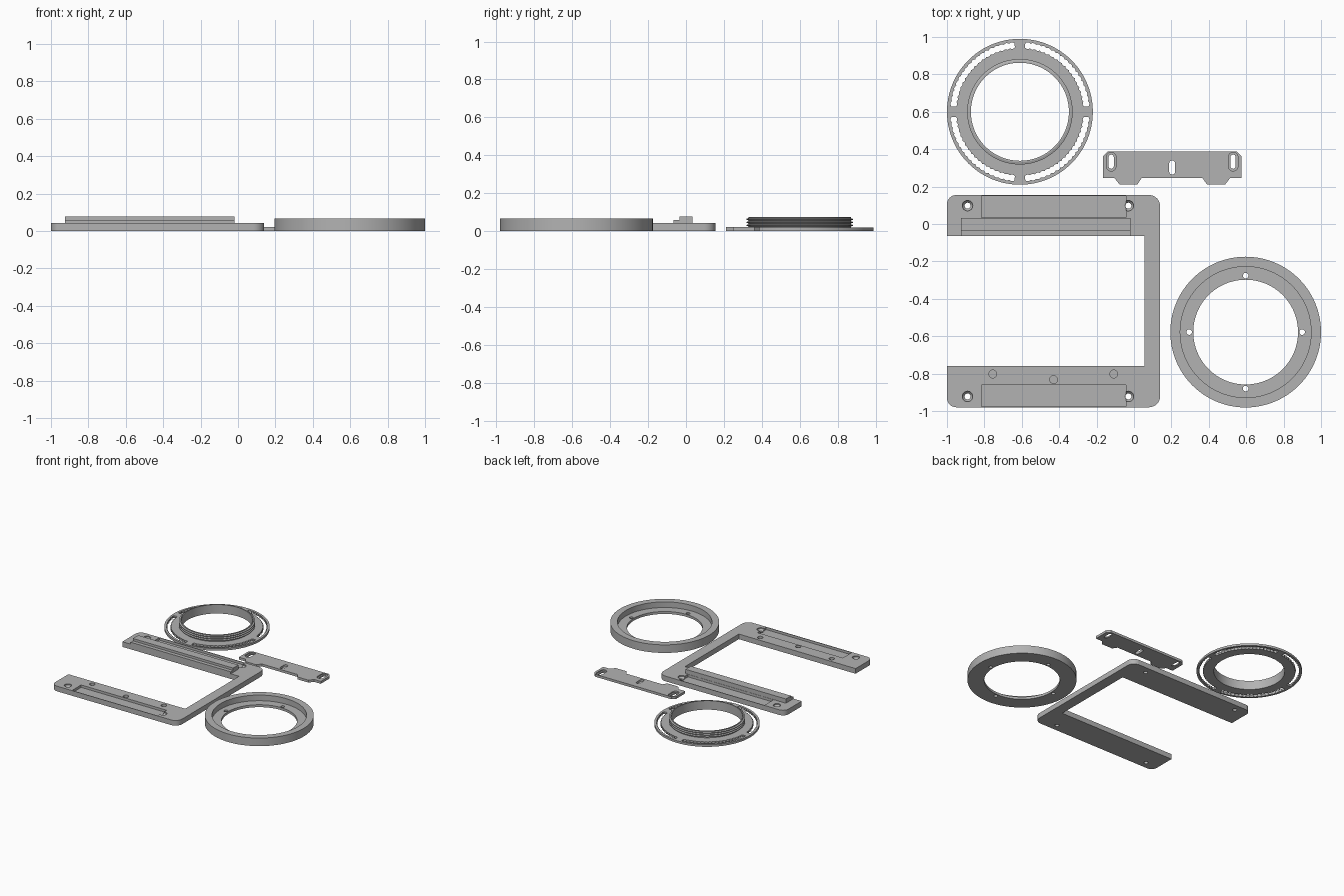
import bpy, bmesh, math
from math import sin, cos, pi, radians

if "Cube" in bpy.data.objects:
    bpy.data.objects.remove(bpy.data.objects["Cube"])

grey = bpy.data.materials.new("plastic_grey")
grey.diffuse_color = (0.45, 0.45, 0.45, 1)
grey.use_nodes = True
grey.node_tree.nodes["Principled BSDF"].inputs["Base Color"].default_value = grey.diffuse_color


def finish(name, bm):
    bmesh.ops.recalc_face_normals(bm, faces=bm.faces)
    me = bpy.data.meshes.new(name)
    bm.to_mesh(me)
    bm.free()
    ob = bpy.data.objects.new(name, me)
    bpy.context.collection.objects.link(ob)
    me.materials.append(grey)
    return ob


def prism(name, pts, z0, z1):
    """Extrude a flat outline from z0 to z1."""
    bm = bmesh.new()
    f = bm.faces.new([bm.verts.new((x, y, z0)) for x, y in pts])
    up = bmesh.ops.extrude_face_region(bm, geom=[f])["geom"]
    bmesh.ops.translate(bm, vec=(0, 0, z1 - z0),
                        verts=[v for v in up if isinstance(v, bmesh.types.BMVert)])
    return finish(name, bm)


def lathe(name, profile, cx, cy, n, closed=True):
    """Spin an (r, z) profile around a vertical axis; open profiles get end caps."""
    bm = bmesh.new()
    rings = [[bm.verts.new((cx + r * cos(2 * pi * i / n), cy + r * sin(2 * pi * i / n), z))
              for i in range(n)] for r, z in profile]
    for k in range(len(rings) if closed else len(rings) - 1):
        a, b = rings[k], rings[(k + 1) % len(rings)]
        for i in range(n):
            j = (i + 1) % n
            bm.faces.new((a[i], a[j], b[j], b[i]))
    if not closed:
        bm.faces.new(rings[0])
        bm.faces.new(rings[-1])
    return finish(name, bm)


def rect(x0, x1, y0, y1):
    return [(x0, y0), (x1, y0), (x1, y1), (x0, y1)]


def arc(cx, cy, r, a0, a1, n=8):
    return [(cx + r * cos(radians(a0 + (a1 - a0) * i / n)),
             cy + r * sin(radians(a0 + (a1 - a0) * i / n))) for i in range(n + 1)]


def slot(cx, cy, r, half):
    """Upright rounded slot outline."""
    return arc(cx, cy + half - r, r, 0, 180) + arc(cx, cy - half + r, r, 180, 360)


def cut(ob, cutters):
    for c in cutters:
        m = ob.modifiers.new("cut", 'BOOLEAN')
        m.operation, m.solver, m.object = 'DIFFERENCE', 'EXACT', c
    bpy.context.view_layer.update()
    deps = bpy.context.evaluated_depsgraph_get()
    me = bpy.data.meshes.new_from_object(ob.evaluated_get(deps))
    ob.modifiers.clear()
    ob.data = me
    for c in cutters:
        bpy.data.objects.remove(c)


def smooth(ob):
    bpy.ops.object.select_all(action='DESELECT')
    bpy.context.view_layer.objects.active = ob
    ob.select_set(True)
    bpy.ops.object.shade_smooth_by_angle(angle=radians(25))


# U-shaped frame with rounded outer corners
H = 0.042
outline = (arc(-0.95, -0.93, 0.05, 180, 270) + arc(0.08, -0.92, 0.06, 270, 360)
           + arc(0.08, 0.095, 0.06, 0, 90) + arc(-0.95, 0.105, 0.05, 90, 180)
           + [(-1, -0.065), (0.055, -0.065), (0.055, -0.76), (-1, -0.76)])
frame = prism("frame", outline, 0, H)
cutters = [prism("pocket", rect(-0.815, -0.042, a, b), 0.022, 0.1)
           for a, b in ((0.035, 0.150), (-0.975, -0.86))]
for x in (-0.89, -0.03):          # countersunk screw holes
    for y in (0.098, -0.922):
        cutters.append(lathe("screw", [(0.016, -0.02), (0.016, 0.02), (0.028, 0.034),
                                       (0.028, 0.1)], x, y, 24, False))
for x, y in ((-0.755, -0.802), (-0.43, -0.832), (-0.108, -0.802)):   # blind magnet holes
    cutters.append(lathe("blind", [(0.021, 0.02), (0.021, 0.1)], x, y, 24, False))
cut(frame, cutters)
smooth(frame)

# Stepped rail on the rear arm
bm = bmesh.new()
section = [(-0.065, H), (0.033, H), (0.033, 0.077), (-0.035, 0.077),
           (-0.035, 0.058), (-0.065, 0.058)]
a, b = [[bm.verts.new((x, y, z)) for y, z in section] for x in (-0.925, -0.02)]
bm.faces.new(a)
bm.faces.new(b)
for i in range(6):
    j = (i + 1) % 6
    bm.faces.new((a[i], a[j], b[j], b[i]))
finish("rail", bm)

# Retaining ring: tall rim with a drilled inner floor
cx, cy = 0.597, -0.578
ring = lathe("retaining_ring", [(0.28, 0), (0.403, 0), (0.403, 0.066), (0.35, 0.066),
                                (0.35, 0.02), (0.28, 0.02)], cx, cy, 96)
cut(ring, [lathe("drill", [(0.015, -0.05), (0.015, 0.1)],
                 cx + 0.302 * cos(k * pi / 2), cy + 0.302 * sin(k * pi / 2), 20, False)
           for k in range(4)])
smooth(ring)

# Threaded ring: flange plus tube with three thread ridges
cx, cy = -0.61, 0.60
profile = [(0.262, 0), (0.39, 0), (0.39, 0.018), (0.27, 0.018)]
for k in range(3):
    z = 0.024 + 0.016 * k
    profile += [(0.27, z), (0.282, z + 0.004), (0.282, z + 0.008), (0.27, z + 0.012)]
profile += [(0.27, 0.073), (0.262, 0.073)]
threaded = lathe("threaded_ring", profile, cx, cy, 96)

# Scalloped arc slots, one per quadrant
N, R = 18, 0.356
cutters = []
for q in range(4):
    edge = []
    for side in (1, -1):
        steps = range(N * 4 + 1)
        for s in (steps if side == 1 else reversed(steps)):
            ang = radians(90 * q + 4.5 + 81 * s / (N * 4))
            w = 0.012 + 0.006 * abs(sin(pi * s / 4))
            edge.append((cx + (R + side * w) * cos(ang), cy + (R + side * w) * sin(ang)))
    cutters.append(prism("arc_slot", edge, -0.05, 0.05))
cut(threaded, cutters)
smooth(threaded)

# Mounting plate with two tapered feet
T = 0.02
plate = prism("mounting_plate",
              [(-0.165, 0.247), (-0.105, 0.247), (-0.078, 0.212), (0.018, 0.212),
               (0.042, 0.247), (0.365, 0.247), (0.39, 0.212), (0.488, 0.212),
               (0.515, 0.247), (0.575, 0.247), (0.575, 0.362), (0.55, 0.388),
               (-0.14, 0.388), (-0.165, 0.362)], 0, T)
cutters = [prism("slot", slot(0.204, 0.302, 0.016, 0.038), -0.05, 0.05)]
for x in (-0.122, 0.53):          # recessed slots
    cutters.append(prism("slot", slot(x, 0.333, 0.014, 0.038), -0.05, 0.05))
    cutters.append(prism("recess", slot(x, 0.333, 0.026, 0.05), 0.01, 0.05))
cut(plate, cutters)
